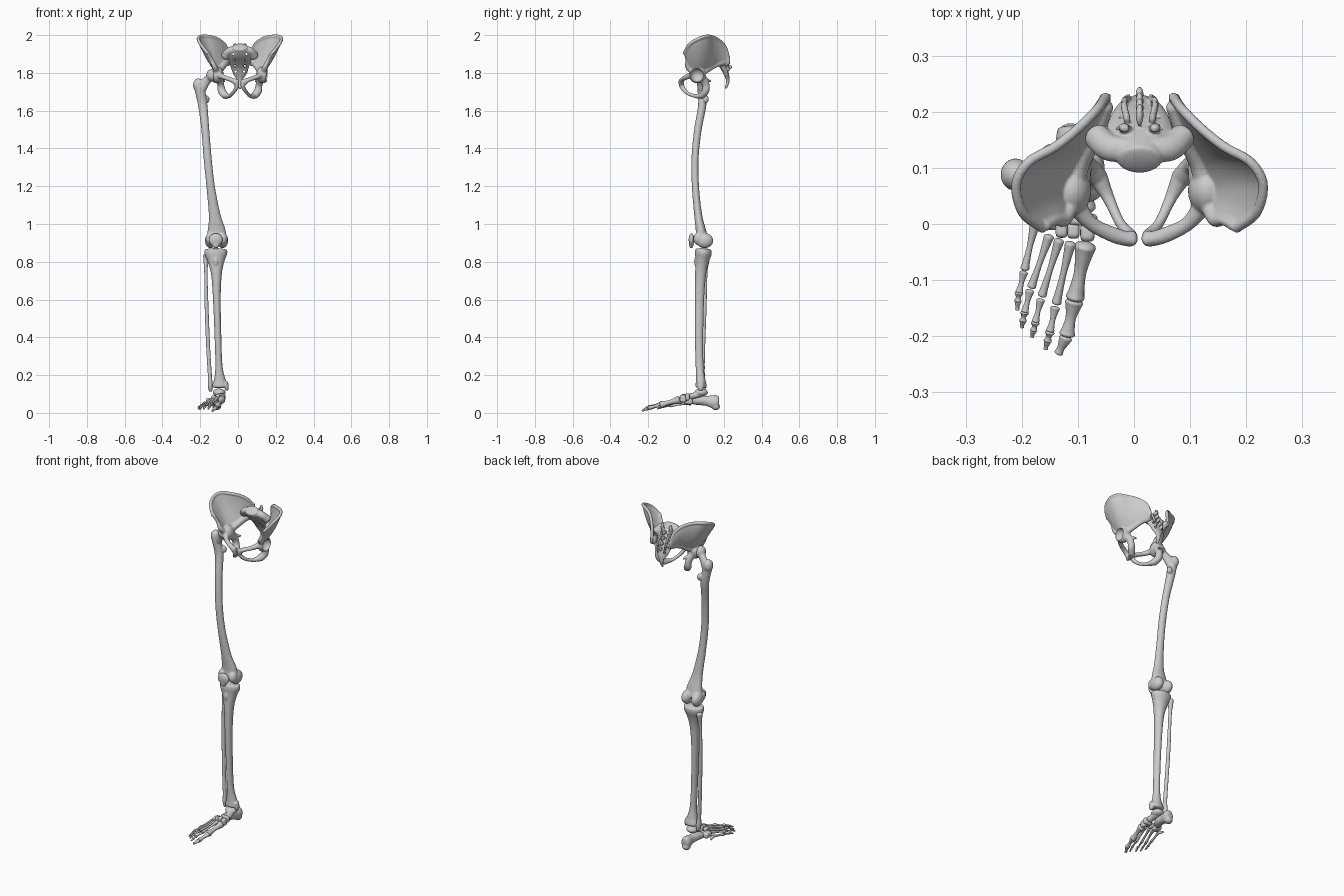
import bpy, bmesh
from math import sin, cos, pi
from mathutils import Vector, Matrix

CX = 0.01  # mid-plane of the pelvis


def catmull(pts, sub=6):
    p = [Vector(q) for q in pts]
    p = [p[0] * 2 - p[1]] + p + [p[-1] * 2 - p[-2]]
    out = []
    for i in range(1, len(p) - 2):
        a, b, c, d = p[i - 1:i + 3]
        for k in range(sub):
            t = k / sub
            out.append((b * 2 + (c - a) * t + (a * 2 - b * 5 + c * 4 - d) * t * t
                        + (b * 3 - a - c * 3 + d) * t ** 3) * 0.5)
    return out + [p[-2]]


def skin(bm, rings):
    vs = [[bm.verts.new(v) for v in r] for r in rings]
    n = len(vs[0])
    for a, b in zip(vs, vs[1:]):
        for i in range(n):
            bm.faces.new((a[i], a[(i + 1) % n], b[(i + 1) % n], b[i]))
    bm.faces.new(vs[0][::-1])
    bm.faces.new(vs[-1])


def tube(bm, pts, ref=(1, 0, 0), cap=0.6, n=18):
    """Round-ended limb through (x, y, z, radius along ref, other radius)."""
    s = catmull(pts)
    pos = [Vector(q[:3]) for q in s]
    rings = []

    def ring(c, t, ra, rb):
        a = Vector(ref)
        a = (a - t * a.dot(t)).normalized()
        b = t.cross(a)
        rings.append([c + a * ra * cos(2 * pi * i / n) + b * rb * sin(2 * pi * i / n) for i in range(n)])

    last = len(s) - 1
    for j, q in enumerate(s):
        t = (pos[min(j + 1, last)] - pos[max(j - 1, 0)]).normalized()
        r = min(q[3], q[4]) * cap
        angs = [0.0]
        if j == 0:
            angs = [-1.45, -1.1, -0.7, -0.35, 0]
        elif j == last:
            angs = [0, 0.35, 0.7, 1.1, 1.45]
        for g in angs:
            ring(pos[j] + t * r * sin(g), t, q[3] * cos(g), q[4] * cos(g))
    skin(bm, rings)


def ball(bm, c, r):
    r = (r, r, r) if isinstance(r, float) else r
    bmesh.ops.create_uvsphere(bm, u_segments=24, v_segments=16, radius=1,
                              matrix=Matrix.Translation(c) @ Matrix.Diagonal((*r, 1)))


def finish(name, bm, voxel=0.0035, cutter=None, smooth=4, side=1, x=0.0):
    if side < 0:
        bmesh.ops.scale(bm, vec=(-1, 1, 1), verts=bm.verts)
    bmesh.ops.recalc_face_normals(bm, faces=bm.faces)
    for f in bm.faces:
        f.smooth = True
    me = bpy.data.meshes.new(name)
    bm.to_mesh(me)
    bm.free()
    ob = bpy.data.objects.new(name, me)
    ob.location.x = x
    bpy.context.collection.objects.link(ob)
    if voxel:
        m = ob.modifiers.new("Fuse", 'REMESH')
        m.mode, m.voxel_size, m.use_smooth_shade = 'VOXEL', voxel, True
    if cutter:
        cutter.hide_render = True
        cutter.display_type = 'WIRE'
        m = ob.modifiers.new("Cut", 'BOOLEAN')
        m.operation, m.object = 'DIFFERENCE', cutter
    if voxel and smooth:
        m = ob.modifiers.new("Soften", 'SMOOTH')
        m.factor, m.iterations = 0.5, smooth
    return ob


# Hip bones
crest = [(.172, -.008, 1.905), (.208, .02, 1.952), (.22, .07, 1.982), (.198, .11, 1.994),
         (.15, .138, 1.99), (.11, .17, 1.975), (.075, .205, 1.94), (.06, .226, 1.875)]
base = [(.13, .006, 1.835), (.125, .03, 1.81), (.122, .055, 1.80), (.112, .085, 1.80),
        (.10, .115, 1.81), (.08, .15, 1.83), (.062, .19, 1.835), (.055, .22, 1.84)]
for side, label in ((1, "left"), (-1, "right")):
    bm = bmesh.new()
    P, B = catmull(crest), catmull(base)
    rings = []
    for j in range(len(P)):
        t = P[min(j + 1, len(P) - 1)] - P[max(j - 1, 0)]
        nrm = (P[j] - B[j]).cross(t).normalized()
        ring = []
        for i in range(28):
            c, s = cos(2 * pi * i / 28), sin(2 * pi * i / 28)
            h = .008 * (1 if s > 0 else -1) * abs(s) ** .6
            ring.append((P[j] + B[j]) / 2 + (P[j] - B[j]) / 2 * c + nrm * h
                        + Vector((.002, .012, -.005)) * (1 - c * c))
        rings.append(ring)
    skin(bm, rings)
    tube(bm, [(*q, .009, .009) for q in crest])                       # crest rim
    tube(bm, [(.06, .21, 1.865, .02, .014), (.08, .155, 1.845, .018, .014),
              (.105, .105, 1.815, .018, .016), (.12, .06, 1.80, .025, .022)], (0, 0, 1))
    tube(bm, [(.168, -.004, 1.905, .009, .009), (.15, .006, 1.87, .009, .009),
              (.135, .008, 1.835, .013, .013), (.125, .03, 1.81, .016, .016)])
    ball(bm, (.122, .06, 1.79), (.036, .045, .045))                   # socket body
    tube(bm, [(.115, .035, 1.79, .018, .018), (.085, .0, 1.777, .013, .013),
              (.045, -.02, 1.763, .012, .014), (.016, -.028, 1.748, .02, .013)], (0, 0, 1))
    tube(bm, [(.014, -.026, 1.755, .011, .014), (.017, -.02, 1.725, .011, .013),
              (.035, .002, 1.697, .009, .010), (.055, .045, 1.678, .011, .010),
              (.075, .085, 1.679, .018, .017)])
    tube(bm, [(.112, .08, 1.78, .025, .025), (.102, .104, 1.74, .018, .02),
              (.096, .104, 1.705, .021, .019), (.078, .085, 1.68, .02, .018)])
    tube(bm, [(.10, .105, 1.765, .01, .012), (.083, .13, 1.755, .005, .006)], (0, 0, 1))
    cb = bmesh.new()
    ball(cb, (.147, .057, 1.788), .0365)
    cut = finish("socket_cutter_" + label, cb, 0, side=side, x=CX)
    finish("hip_bone_" + label, bm, .0035, cut, 3, side, CX)

# Sacrum and tailbone
bm, cb = bmesh.new(), bmesh.new()
tube(bm, [(0, .115, 1.937, .04, .03), (0, .14, 1.905, .06, .03), (0, .168, 1.872, .06, .024),
          (0, .195, 1.835, .05, .018), (0, .213, 1.795, .036, .014), (0, .221, 1.765, .016, .010),
          (0, .219, 1.742, .011, .008), (0, .209, 1.718, .006, .006)], cap=.25)
for s in (1, -1):
    tube(bm, [(0, .135, 1.925, .022, .02), (s * .05, .135, 1.918, .02, .024),
              (s * .076, .155, 1.89, .024, .024)], (0, 0, 1))         # wings
    tube(bm, [(s * .022, .165, 1.905, .012, .01), (s * .028, .172, 1.935, .010, .008),
              (s * .026, .17, 1.952, .008, .007)])                    # joint processes
    tube(bm, [(s * .022, .185, 1.905, .006, .01), (s * .028, .215, 1.86, .006, .008),
              (s * .02, .226, 1.81, .005, .006)])
    for k in range(4):
        y, z = .148 + .021 * k, 1.9 - .031 * k
        ball(cb, (s * (.034 - .004 * k), y, z), (.008 - .0007 * k, .05, .0065))
for k in range(4):
    ball(bm, (0, .195 + .012 * k, 1.915 - .028 * k), (.007, .02 - .002 * k, .012))
cut = finish("sacrum_hole_cutter", cb, 0, x=CX)
finish("sacrum", bm, .003, cut, 3, x=CX)

# Thigh bone
bm = bmesh.new()
tube(bm, [(-.205, .085, 1.725, .028, .026), (-.187, .086, 1.63, .025, .022), (-.173, .063, 1.5, .021, .02),
          (-.161, .048, 1.35, .0215, .019), (-.145, .05, 1.2, .0225, .019), (-.124, .064, 1.05, .031, .021),
          (-.114, .078, .97, .047, .027), (-.113, .083, .925, .054, .034)])
ball(bm, (-.134, .058, 1.788), .034)
tube(bm, [(-.136, .06, 1.786, .023, .022), (-.165, .073, 1.76, .023, .019),
          (-.195, .085, 1.725, .034, .023)], (0, 0, 1))
ball(bm, (-.211, .088, 1.735), (.027, .029, .036))
ball(bm, (-.166, .105, 1.66), (.015, .015, .021))
for cx, w in ((-.081, .029), (-.146, .029)):
    ball(bm, (cx, .099, .912), (w, .045, .04))
    ball(bm, (cx, .065, .922), (w - .003, .026, .033))
finish("thigh_bone", bm, .004)

# Kneecap
bm = bmesh.new()
ball(bm, (-.118, .029, .917), (.037, .015, .034))
ball(bm, (-.118, .028, .893), (.02, .012, .022))
finish("kneecap", bm, .003)

# Shin bone
bm = bmesh.new()
tube(bm, [(-.117, .093, .862, .06, .044), (-.117, .091, .84, .06, .044), (-.116, .085, .80, .044, .036),
          (-.114, .077, .73, .028, .029), (-.112, .071, .6, .0205, .025), (-.106, .069, .4, .018, .022),
          (-.101, .072, .25, .019, .021), (-.097, .077, .18, .03, .025), (-.096, .08, .145, .041, .03),
          (-.096, .08, .137, .04, .029)], cap=.2)
ball(bm, (-.117, .056, .80), (.014, .013, .028))
ball(bm, (-.117, .095, .87), (.012, .016, .01))
tube(bm, [(-.066, .077, .16, .014, .02), (-.06, .077, .135, .011, .017), (-.06, .078, .122, .009, .012)])
finish("shin_bone", bm, .0035)

# Calf bone
bm = bmesh.new()
tube(bm, [(-.168, .112, .833, .017, .018), (-.169, .11, .805, .014, .014), (-.17, .104, .74, .009, .010),
          (-.166, .098, .55, .0105, .011), (-.157, .09, .33, .0105, .011), (-.149, .087, .2, .011, .013),
          (-.147, .088, .145, .013, .018), (-.145, .09, .118, .010, .013)])
finish("calf_bone", bm, .003)

# Heel and ankle bones
bm = bmesh.new()
tube(bm, [(-.112, .168, .057, .025, .034), (-.112, .15, .058, .027, .037), (-.114, .115, .063, .022, .028),
          (-.12, .075, .066, .026, .025), (-.132, .042, .063, .02, .02)], cap=.3)
ball(bm, (-.113, .158, .034), (.024, .022, .02))
finish("heel_bone", bm, .003)
bm = bmesh.new()
ball(bm, (-.1, .08, .108), (.034, .036, .021))
tube(bm, [(-.098, .07, .1, .024, .019), (-.092, .045, .092, .019, .016), (-.089, .028, .088, .022, .018)])
finish("ankle_bone", bm, .003)
for name, c, r in (("navicular", (-.092, .008, .084), (.029, .012, .021)),
                   ("cuboid", (-.15, .015, .062), (.021, .028, .018)),
                   ("wedge_inner", (-.083, -.015, .076), (.014, .018, .022)),
                   ("wedge_middle", (-.108, -.012, .084), (.012, .015, .017)),
                   ("wedge_outer", (-.129, -.008, .077), (.012, .018, .017))):
    bm = bmesh.new()
    ball(bm, c, r)
    for v in bm.verts:  # squarer, more block-like
        d = [(v.co[i] - c[i]) / r[i] for i in range(3)]
        k = sum(abs(e) ** 4 for e in d) ** -.25
        v.co = Vector(c) + Vector([d[i] * k * r[i] * .92 for i in range(3)])
    finish(name, bm, 0)

# Toes: joint positions from midfoot to tip, then shaft radius
toes = [([(-.086, -.036, .07), (-.106, -.137, .042), (-.12, -.2, .025), (-.136, -.233, .011)], .0125),
        ([(-.112, -.03, .078), (-.14, -.148, .045), (-.15, -.193, .036), (-.154, -.209, .028), (-.158, -.224, .02)], .0065),
        ([(-.132, -.025, .07), (-.166, -.134, .042), (-.176, -.176, .034), (-.179, -.19, .028), (-.182, -.202, .02)], .006),
        ([(-.15, -.018, .062), (-.185, -.118, .04), (-.195, -.158, .033), (-.198, -.173, .027), (-.2, -.185, .02)], .006),
        ([(-.176, .002, .052), (-.196, -.085, .037), (-.205, -.123, .031), (-.207, -.138, .026), (-.208, -.154, .02)], .006)]
for n, (joints, r) in enumerate(toes, 1):
    for k, (a, b) in enumerate(zip(joints, joints[1:])):
        a, b = Vector(a), Vector(b)
        tip = k == len(joints) - 2
        prof = [(.05, 1.55), (.2, 1.25), (.5, .88), (.8, 1.1), (.93, 1.35)]
        if tip:
            prof = [(.1, 1.1), (.35, .9), (.65, .65), (.9, .75)]
        sc = r * (1 if k == 0 else .85)
        bm = bmesh.new()
        tube(bm, [(*a.lerp(b, f), sc * w, sc * w * (1.1 if k == 0 else .85)) for f, w in prof], cap=.5)
        if n == 5 and k == 0:
            tube(bm, [(-.178, .0, .05, .009, .009), (-.186, .025, .046, .006, .006)])
        finish(f"toe_{n}_bone_{k + 1}", bm, 0)
